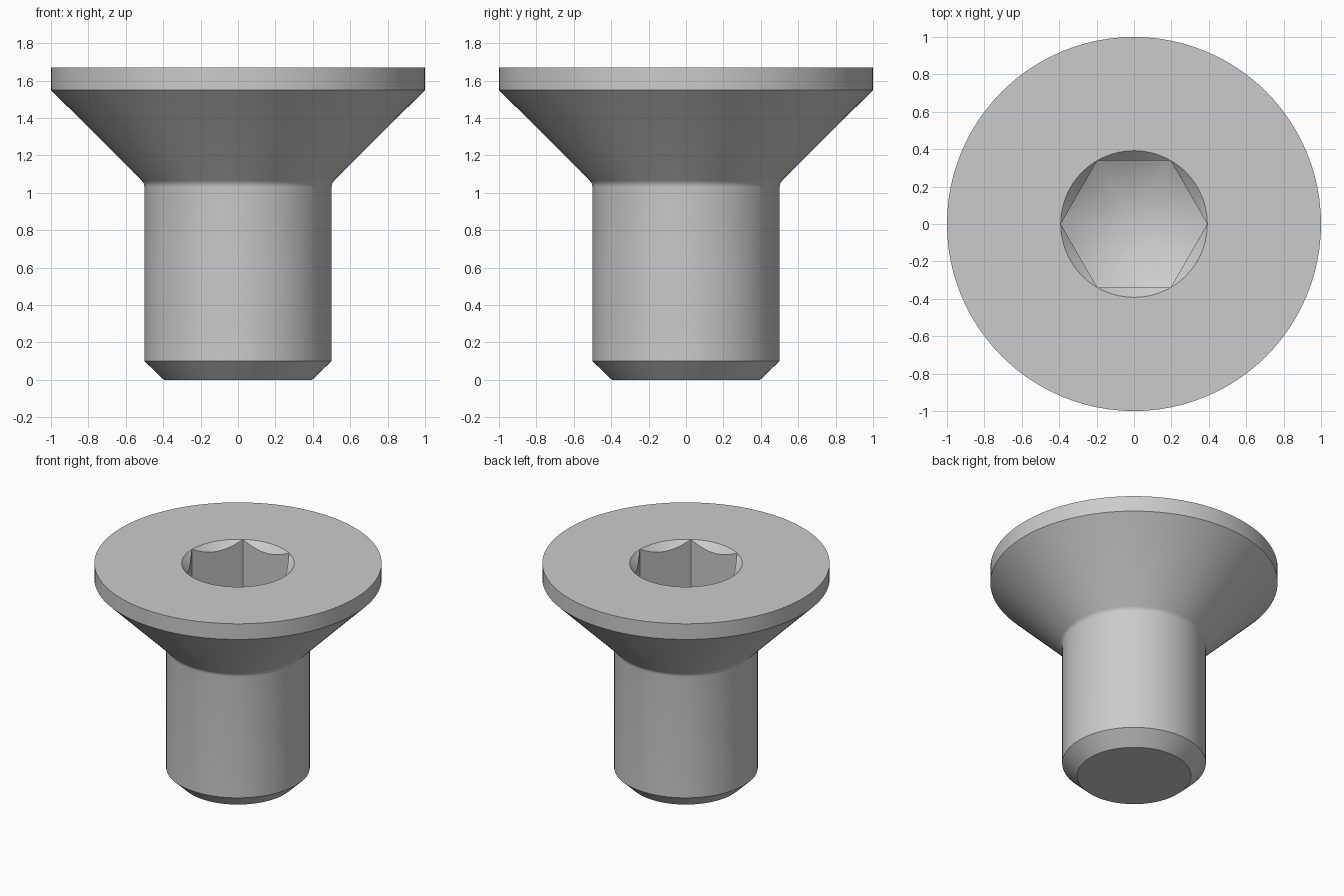
import bpy, bmesh, math

cube = bpy.data.objects.get("Cube")
if cube:
    bpy.data.objects.remove(cube, do_unlink=True)

SEGMENTS = 96            # multiple of six, so the socket corners fall on vertices
HEIGHT = 1.67
SOCKET_R = 0.392         # centre to corner of the hexagonal socket
SOCKET_DEPTH = 0.40
DRILL_SLOPE = math.tan(math.radians(30))


def hex_radius(angle):
    """Distance from the axis to the hexagon wall, corners on the x axis."""
    sector = math.pi / 3
    return SOCKET_R * math.cos(sector / 2) / math.cos(angle % sector - sector / 2)


# Outer profile: tip chamfer, shank, small neck fillet, countersunk head, rim
profile = [(0.396, 0), (0.5, 0.1), (0.5, 1.03)]
fillet_r = 0.05
for i in range(1, 5):
    a = math.radians(45) * i / 4
    profile.append((0.5 + fillet_r * (1 - math.cos(a)), 1.03 + fillet_r * math.sin(a)))
profile += [(1, 1.55), (1, HEIGHT), (SOCKET_R, HEIGHT)]

bm = bmesh.new()
angles = [2 * math.pi * i / SEGMENTS for i in range(SEGMENTS)]


def ring(point_at):
    verts = []
    for a in angles:
        r, z = point_at(a)
        verts.append(bm.verts.new((r * math.cos(a), r * math.sin(a), z)))
    return verts


rings = [ring(lambda a, p=p: p) for p in profile]

# Hexagonal socket: conical entry scallops, then walls down to the drilled cone
rings.append(ring(lambda a: (hex_radius(a), HEIGHT - (SOCKET_R - hex_radius(a)))))
rings.append(ring(lambda a: (
    hex_radius(a),
    HEIGHT - SOCKET_DEPTH - (SOCKET_R - hex_radius(a)) * DRILL_SLOPE)))

bm.faces.new(reversed(rings[0]))
for low, high in zip(rings, rings[1:]):
    for i in range(SEGMENTS):
        j = (i + 1) % SEGMENTS
        bm.faces.new((low[i], low[j], high[j], high[i]))

# Drilled cone at the socket bottom
apex = bm.verts.new((0, 0, HEIGHT - SOCKET_DEPTH - SOCKET_R * DRILL_SLOPE))
for i in range(SEGMENTS):
    bm.faces.new((rings[-1][i], rings[-1][(i + 1) % SEGMENTS], apex))

bmesh.ops.remove_doubles(bm, verts=bm.verts, dist=1e-5)
bmesh.ops.recalc_face_normals(bm, faces=bm.faces)

mesh = bpy.data.meshes.new("countersunk_screw")
bm.to_mesh(mesh)
bm.free()
screw = bpy.data.objects.new("countersunk_screw", mesh)
bpy.context.collection.objects.link(screw)

# Plain grey metal
grey = bpy.data.materials.new("light_grey")
grey.use_nodes = True
colour = (0.6, 0.6, 0.6, 1)
grey.diffuse_color = colour
grey.node_tree.nodes["Principled BSDF"].inputs["Base Color"].default_value = colour
mesh.materials.append(grey)

bpy.ops.object.select_all(action="DESELECT")
screw.select_set(True)
bpy.context.view_layer.objects.active = screw
bpy.ops.object.shade_smooth_by_angle(angle=math.radians(25))
